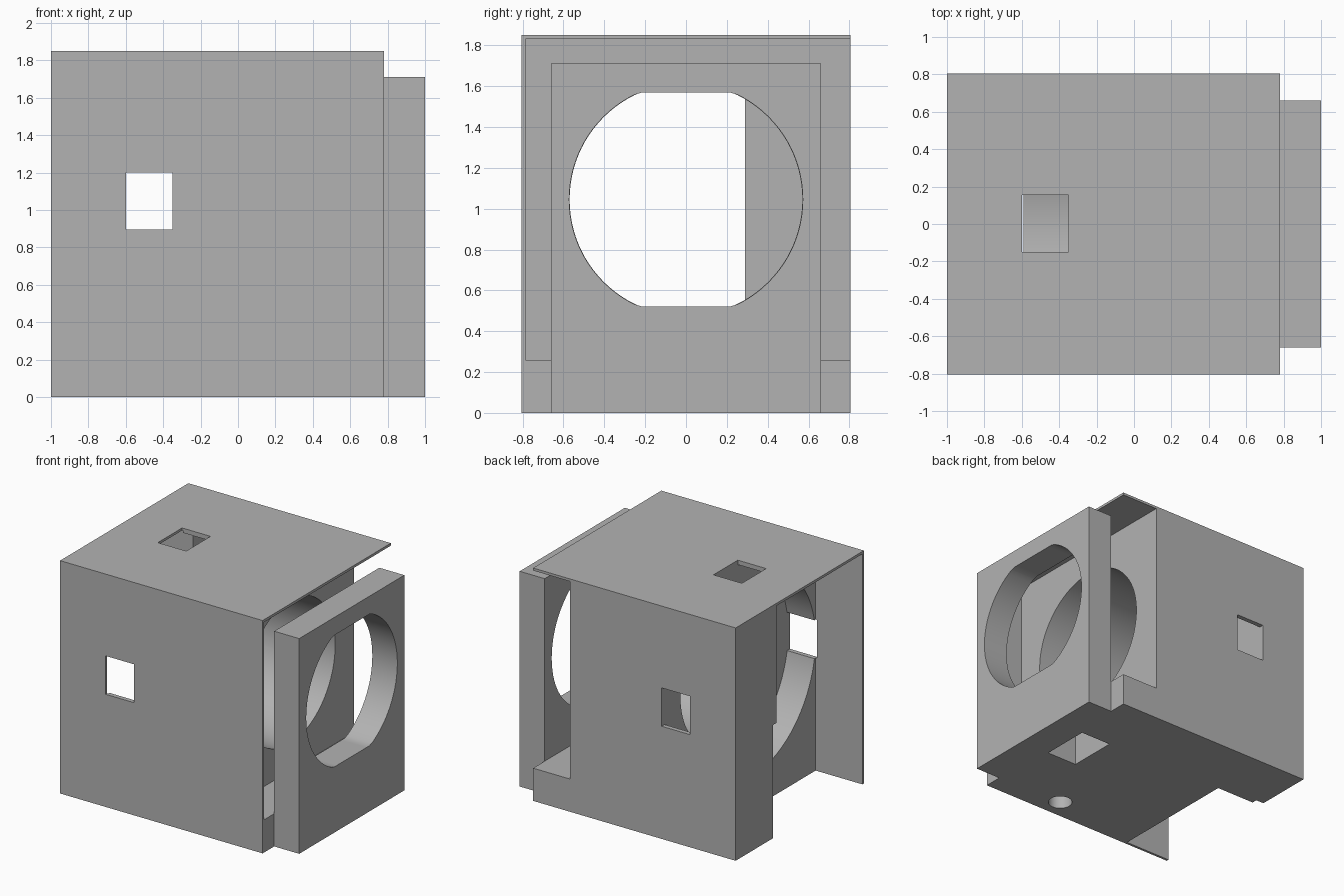
import bpy
import bmesh
import math
from mathutils import Vector

cube = bpy.data.objects.get("Cube")
if cube:
    bpy.data.objects.remove(cube, do_unlink=True)

grey = bpy.data.materials.new("plain_grey")
grey.use_nodes = True
COLOUR = (0.45, 0.45, 0.45, 1)
grey.diffuse_color = COLOUR
grey.node_tree.nodes["Principled BSDF"].inputs["Base Color"].default_value = COLOUR

CENTRE_Z = 1.045


def make_object(name, bm):
    bmesh.ops.recalc_face_normals(bm, faces=bm.faces)
    mesh = bpy.data.meshes.new(name)
    bm.to_mesh(mesh)
    bm.free()
    mesh.materials.append(grey)
    obj = bpy.data.objects.new(name, mesh)
    bpy.context.scene.collection.objects.link(obj)
    return obj


def box(name, x, y, z):
    bm = bmesh.new()
    bmesh.ops.create_cube(bm, size=1)
    for v in bm.verts:
        v.co = Vector([a[0] if c < 0 else a[1] for a, c in zip((x, y, z), v.co)])
    return make_object(name, bm)


def bore(name, x, radius, flat=9, sides=96):
    """Round bar along x, optionally flattened above and below."""
    bm = bmesh.new()
    ring = []
    for i in range(sides):
        a = math.tau * i / sides
        dz = max(-flat, min(flat, radius * math.sin(a)))
        ring.append(bm.verts.new((x[0], radius * math.cos(a), CENTRE_Z + dz)))
    face = bm.faces.new(ring)
    out = bmesh.ops.extrude_face_region(bm, geom=[face])
    for v in out["geom"]:
        if isinstance(v, bmesh.types.BMVert):
            v.co.x = x[1]
    bmesh.ops.remove_doubles(bm, verts=bm.verts, dist=0.0001)
    return make_object(name, bm)


def post(name, x, y, z, radius):
    """Upright round bar."""
    bm = bmesh.new()
    bmesh.ops.create_cone(bm, cap_ends=True, segments=40, radius1=radius,
                          radius2=radius, depth=z[1] - z[0])
    bmesh.ops.translate(bm, verts=bm.verts, vec=(x, y, (z[0] + z[1]) / 2))
    return make_object(name, bm)


def cut(target, *cutters):
    bpy.context.view_layer.objects.active = target
    for c in cutters:
        c.hide_render = True
        mod = target.modifiers.new("cut", 'BOOLEAN')
        mod.operation = 'DIFFERENCE'
        mod.solver = 'EXACT'
        mod.object = c
        bpy.ops.object.modifier_apply(modifier=mod.name)
        bpy.data.objects.remove(c, do_unlink=True)


def shade(obj):
    bpy.ops.object.select_all(action='DESELECT')
    obj.select_set(True)
    bpy.context.view_layer.objects.active = obj
    bpy.ops.object.shade_smooth_by_angle(angle=math.radians(25))


# Housing: a solid block hollowed out from both ends
housing = box("housing", (-1, 0.78), (-0.805, 0.805), (0, 1.85))
cut(housing,
    # open bay behind the end panel, open to the back
    box("panel_bay", (0.455, 1), (-0.785, 1), (0.26, 1.83)),
    # open bay at the other end, open below
    box("end_bay", (-1.2, -0.59), (-0.785, 0.29), (-0.2, 1.83)),
    # wide round chamber and narrower through bore
    bore("chamber", (-0.6, -0.35), 0.784),
    bore("through_bore", (-0.5, 0.6), 0.57),
    # small windows in the front, back and top
    box("side_window", (-0.6, -0.35), (-1, 1), (0.895, 1.2)),
    box("top_window", (-0.6, -0.35), (-0.15, 0.155), (1.5, 2)),
    # openings in the underside
    box("floor_window", (0.47, 0.74), (-0.13, 0.27), (-0.1, 0.5)),
    post("floor_hole", 0.19, -0.645, (-0.1, 0.4), 0.09),
    # notch in the corner post
    box("post_notch", (-1.1, -0.93), (0.2, 0.334), (-0.1, 0.9)))
shade(housing)

# End panel with a flattened round opening
panel = box("end_panel", (0.78, 1), (-0.66, 0.66), (0, 1.71))
cut(panel, bore("panel_opening", (0.6, 1.2), 0.572, flat=0.523))
shade(panel)
